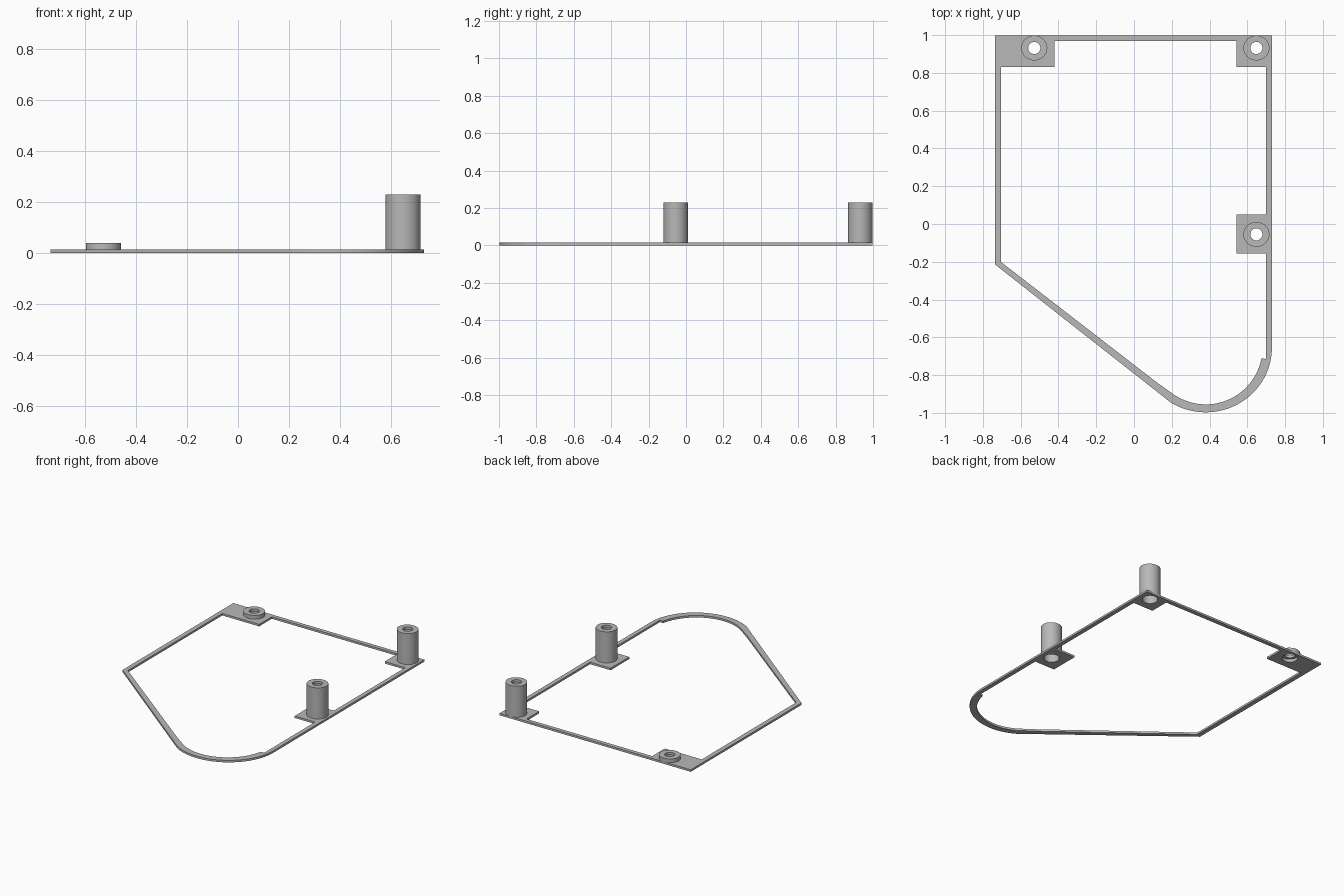
import bpy, bmesh, math

cube = bpy.data.objects.get("Cube")
if cube:
    bpy.data.objects.remove(cube, do_unlink=True)

GREY = (0.48, 0.48, 0.48, 1)
grey = bpy.data.materials.new("plain grey")
grey.use_nodes = True
grey.diffuse_color = GREY
grey.node_tree.nodes["Principled BSDF"].inputs["Base Color"].default_value = GREY

THICK = 0.014
SEGS = 48
BORE = 0.05      # wide recess from below
HOLE = 0.032     # narrow hole through the cap
RX, RY = 0.069, 0.066
BOSSES = {"short_boss": (-0.528, 0.932, 0.04),
          "back_post": (0.648, 0.932, 0.229),
          "side_post": (0.648, -0.055, 0.229)}


def arc(cx, cy, rx, ry, start, end, n):
    angles = [math.radians(start + (end - start) * i / n) for i in range(n + 1)]
    return [(cx + rx * math.cos(a), cy + ry * math.sin(a)) for a in angles]


def finish(obj):
    obj.data.materials.clear()
    obj.data.materials.append(grey)
    bpy.ops.object.select_all(action="DESELECT")
    obj.select_set(True)
    bpy.context.view_layer.objects.active = obj
    bpy.ops.object.shade_smooth_by_angle(angle=math.radians(30))


# Thin frame: outer edge, inner opening with three mounting tabs, boss holes
outer = [(-0.735, -0.215), (-0.735, 0.998), (0.73, 0.998)]
outer += arc(0.38, -0.655, 0.35, 0.342, 0, -122, 32)
inner = [(-0.703, -0.202), (-0.703, 0.832), (-0.42, 0.832), (-0.42, 0.97),
         (0.543, 0.97), (0.543, 0.832), (0.7, 0.832), (0.7, 0.05),
         (0.543, 0.05), (0.543, -0.155), (0.7, -0.155), (0.7, -0.714)]
inner += arc(0.38, -0.655, 0.3, 0.3, -11, -127, 28) + [(0.12, -0.838)]
loops = [outer, inner]
loops += [arc(x, y, BORE, BORE, 0, 360, SEGS)[:-1] for x, y, _ in BOSSES.values()]

curve = bpy.data.curves.new("frame_outline", "CURVE")
curve.dimensions = "2D"
curve.fill_mode = "BOTH"
curve.extrude = THICK / 2
for loop in loops:
    spline = curve.splines.new("POLY")
    spline.points.add(len(loop) - 1)
    spline.use_cyclic_u = True
    for point, (x, y) in zip(spline.points, loop):
        point.co = (x, y, THICK / 2, 1)
outline = bpy.data.objects.new("frame_outline", curve)
bpy.context.collection.objects.link(outline)
bpy.context.view_layer.update()
graph = bpy.context.evaluated_depsgraph_get()
mesh = bpy.data.meshes.new_from_object(outline.evaluated_get(graph))
bpy.data.objects.remove(outline, do_unlink=True)

bm = bmesh.new()
bm.from_mesh(mesh)
bmesh.ops.remove_doubles(bm, verts=bm.verts, dist=0.0001)
# Seat the plate on the ground
low = min(v.co.z for v in bm.verts)
bmesh.ops.translate(bm, verts=bm.verts, vec=(0, 0, -low))
bmesh.ops.recalc_face_normals(bm, faces=bm.faces)
bm.to_mesh(mesh)
bm.free()
frame = bpy.data.objects.new("frame", mesh)
bpy.context.collection.objects.link(frame)
finish(frame)


# Hollow bosses: turned profile with a cap holding the screw hole
def boss(name, x, y, top):
    cap = top - 0.018
    profile = [(RX, THICK), (RX, top), (HOLE, top), (HOLE, cap), (BORE, cap), (BORE, THICK)]
    bm = bmesh.new()
    rings = []
    for r, z in profile:
        ry = RY if r == RX else r
        rings.append([bm.verts.new((px, py, z))
                      for px, py in arc(x, y, r, ry, 0, 360, SEGS)[:-1]])
    for a, b in zip(rings, rings[1:]):
        for i in range(SEGS):
            j = (i + 1) % SEGS
            bm.faces.new((a[i], a[j], b[j], b[i]))
    mesh = bpy.data.meshes.new(name)
    bm.to_mesh(mesh)
    bm.free()
    obj = bpy.data.objects.new(name, mesh)
    bpy.context.collection.objects.link(obj)
    finish(obj)


for name, (x, y, top) in BOSSES.items():
    boss(name, x, y, top)
